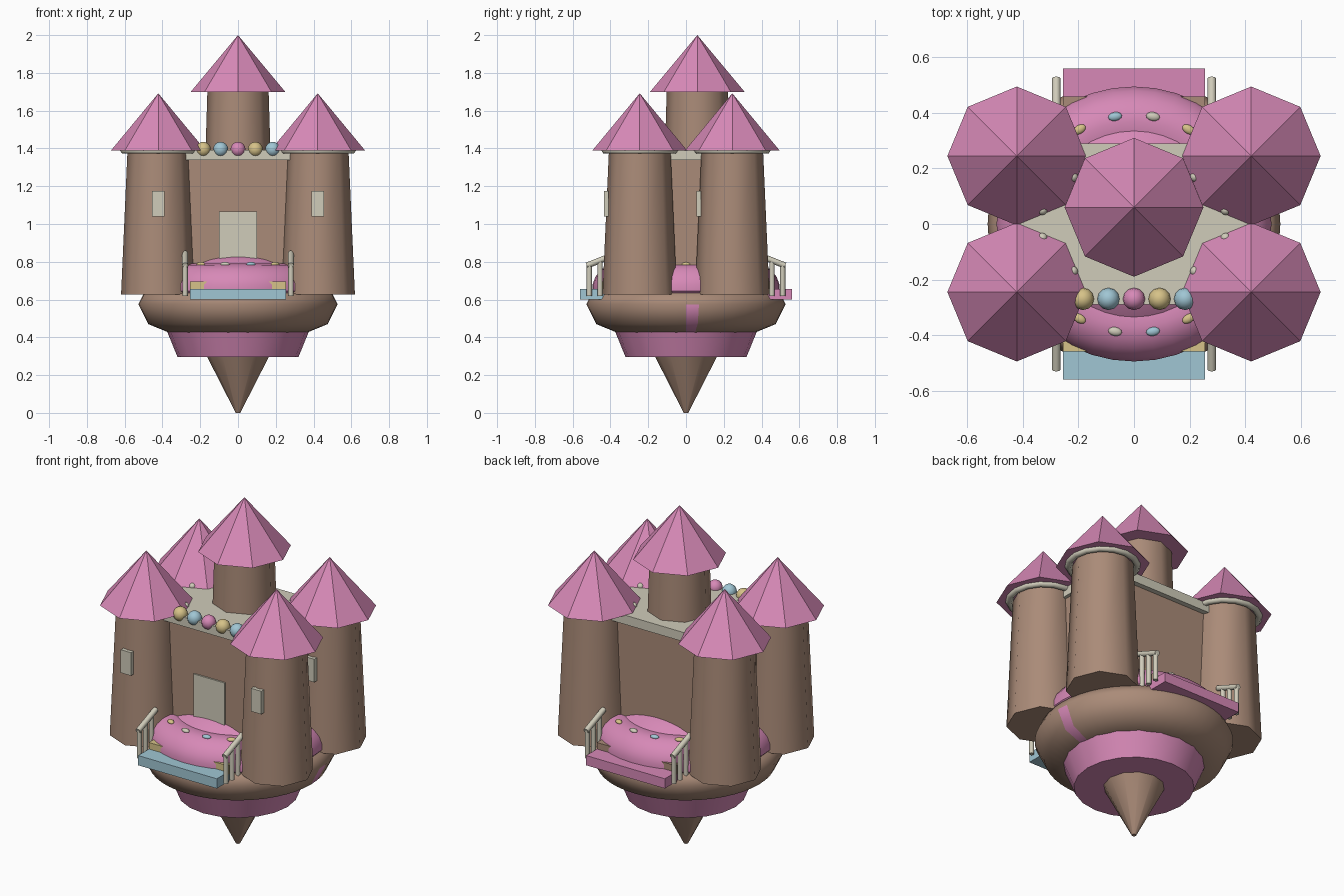
import bpy, bmesh, math
from mathutils import Vector

if "Cube" in bpy.data.objects:
    bpy.data.objects.remove(bpy.data.objects["Cube"])


def mat(name, rgb):
    m = bpy.data.materials.new(name)
    lin = [((c / 255 + 0.055) / 1.055) ** 2.4 for c in rgb]
    m.diffuse_color = (*lin, 1)
    m.use_nodes = True
    m.node_tree.nodes["Principled BSDF"].inputs["Base Color"].default_value = m.diffuse_color
    return m


BROWN = mat("biscuit brown", (170, 139, 120))
PINK = mat("icing pink", (215, 137, 183))
CREAM = mat("cream", (208, 204, 186))
YELLOW = mat("candy yellow", (214, 194, 136))
BLUE = mat("candy blue", (160, 198, 212))


def finish(name, bm, m, smooth=None):
    bmesh.ops.recalc_face_normals(bm, faces=bm.faces)
    me = bpy.data.meshes.new(name)
    bm.to_mesh(me)
    bm.free()
    ob = bpy.data.objects.new(name, me)
    bpy.context.collection.objects.link(ob)
    me.materials.append(m)
    if smooth:
        bpy.ops.object.select_all(action='DESELECT')
        ob.select_set(True)
        bpy.context.view_layer.objects.active = ob
        bpy.ops.object.shade_smooth_by_angle(angle=math.radians(smooth))
    return ob


def lathe(name, prof, n, m, at=(0, 0), smooth=None, closed=False):
    """Turn (radius, z) points around a vertical axis, capping open ends."""
    bm = bmesh.new()
    rings = []
    for r, z in prof:
        if r == 0:
            rings.append([bm.verts.new((at[0], at[1], z))] * n)
        else:
            rings.append([bm.verts.new((at[0] + r * math.cos(2 * math.pi * i / n),
                                        at[1] + r * math.sin(2 * math.pi * i / n), z))
                          for i in range(n)])
    pairs = list(zip(rings, rings[1:]))
    if closed:
        pairs.append((rings[-1], rings[0]))
    for a, b in pairs:
        for i in range(n):
            j = (i + 1) % n
            bm.faces.new(list(dict.fromkeys((a[i], a[j], b[j], b[i]))))
    if not closed:
        for ring, (r, z) in ((rings[0], prof[0]), (rings[-1], prof[-1])):
            if r > 0:
                bm.faces.new(ring)
    return finish(name, bm, m, smooth)


def box(name, lo, hi, m):
    bm = bmesh.new()
    bmesh.ops.create_cube(bm, size=1)
    for v in bm.verts:
        v.co = [(a + b) / 2 + c * (b - a) for a, b, c in zip(lo, hi, v.co)]
    return finish(name, bm, m)


def ball(name, at, size, m, rot=0):
    bm = bmesh.new()
    bmesh.ops.create_uvsphere(bm, u_segments=12, v_segments=8, radius=1)
    ob = finish(name, bm, m, 60)
    ob.location, ob.scale, ob.rotation_euler = at, size, (0, 0, rot)
    return ob


def rod(name, a, b, r, m):
    a, b = Vector(a), Vector(b)
    bm = bmesh.new()
    bmesh.ops.create_cone(bm, cap_ends=True, segments=8, radius1=r, radius2=r,
                          depth=(b - a).length)
    q = (b - a).to_track_quat('Z', 'Y')
    for v in bm.verts:
        v.co = q @ v.co + (a + b) / 2
    return finish(name, bm, m, 50)


# Base: cone tip, pink cup, ring-shaped biscuit
lathe("cone_tip", [(0.012, 0), (0.165, 0.30)], 12, BROWN, smooth=40)
lathe("pink_cup", [(0.32, 0.295), (0.375, 0.43)], 20, PINK, smooth=40)
biscuit = lathe("biscuit_base", [(0.0, 0.425), (0.365, 0.425), (0.475, 0.47), (0.527, 0.575),
                                 (0.50, 0.63), (0.40, 0.66), (0, 0.66)], 48, BROWN, smooth=60)
# the bite on the right side shows pink filling
biscuit.data.materials.append(PINK)
for p in biscuit.data.polygons:
    c = p.center
    if c.x > 0.35 and 0 < c.y < 0.05 and c.z < 0.56:
        p.material_index = 1

# Icing: rounded ring with a low dome inside
lathe("icing", [(0.47, 0.62), (0.495, 0.645), (0.495, 0.68), (0.48, 0.72), (0.45, 0.758),
                (0.41, 0.782), (0.37, 0.79), (0.335, 0.785), (0.30, 0.81), (0.25, 0.835),
                (0, 0.87)], 40, PINK, smooth=30)
for k in range(18):
    a = math.radians(60 + 20 * k)
    ball("sprinkle", (0.393 * math.cos(a), 0.393 * math.sin(a), 0.787),
         (0.016, 0.025, 0.012), (YELLOW, CREAM, BLUE)[k % 3], a)

# Keep, roof slab and door
box("keep", (-0.40, -0.26, 0.64), (0.40, 0.26, 1.35), BROWN)
box("roof_slab", (-0.42, -0.29, 1.338), (0.42, 0.29, 1.392), CREAM)
box("door", (-0.10, -0.269, 0.78), (0.10, -0.255, 1.065), CREAM)
for i in range(5):
    ball("candy_ball", (-0.184 + 0.092 * i, -0.27, 1.395), (0.04, 0.04, 0.04),
         (YELLOW, BLUE, PINK)[i % 3])


def roof(name, x, y, z, top):
    lathe(name, [(0.25, z), (0, top)], 8, PINK, (x, y))


# Centre tower
lathe("centre_tower", [(0.172, 1.38), (0.162, 1.705)], 8, BROWN, (0, 0.06), 50)
roof("centre_roof", 0, 0.06, 1.70, 2.0)

# Corner towers with collar, roof and front window
for sx in (-1, 1):
    for sy in (-1, 1):
        x, y = sx * 0.422, sy * 0.245
        lathe("corner_tower", [(0.197, 0.627), (0.163, 1.39)], 8, BROWN, (x, y), 50)
        collar = [(0.182 + 0.02 * math.cos(t * math.pi / 3),
                   1.388 + 0.018 * math.sin(t * math.pi / 3)) for t in range(6)]
        lathe("tower_collar", collar, 16, CREAM, (x, y), 65, closed=True)
        roof("corner_roof", x, y, 1.39, 1.692)
        box("tower_window", (x - 0.033, y - 0.19, 1.04), (x + 0.033, y - 0.165, 1.175), CREAM)
        for bx, by in ((0.22, 0.17), (0.33, 0.05)):
            ball("roof_bead", (sx * bx, sy * by, 1.395), (0.018, 0.018, 0.018), CREAM)

# Steps and railings, front and back
for s, low, high in ((-1, BLUE, YELLOW), (1, PINK, BROWN)):
    def yr(a, b):
        return sorted((s * a, s * b))
    y0, y1 = yr(0.38, 0.56)
    box("lower_step", (-0.255, y0, 0.60), (0.255, y1, 0.657), low)
    y0, y1 = yr(0.34, 0.46)
    box("upper_step", (-0.255, y0, 0.64), (0.255, y1, 0.695), high)
    for x in (-0.28, 0.28):
        for yy, top in ((0.512, 0.785), (0.455, 0.81), (0.40, 0.832)):
            rod("rail_post", (x, s * yy, 0.62), (x, s * yy, top), 0.014, CREAM)
        rod("hand_rail", (x, s * 0.525, 0.78), (x, s * 0.36, 0.845), 0.016, CREAM)
